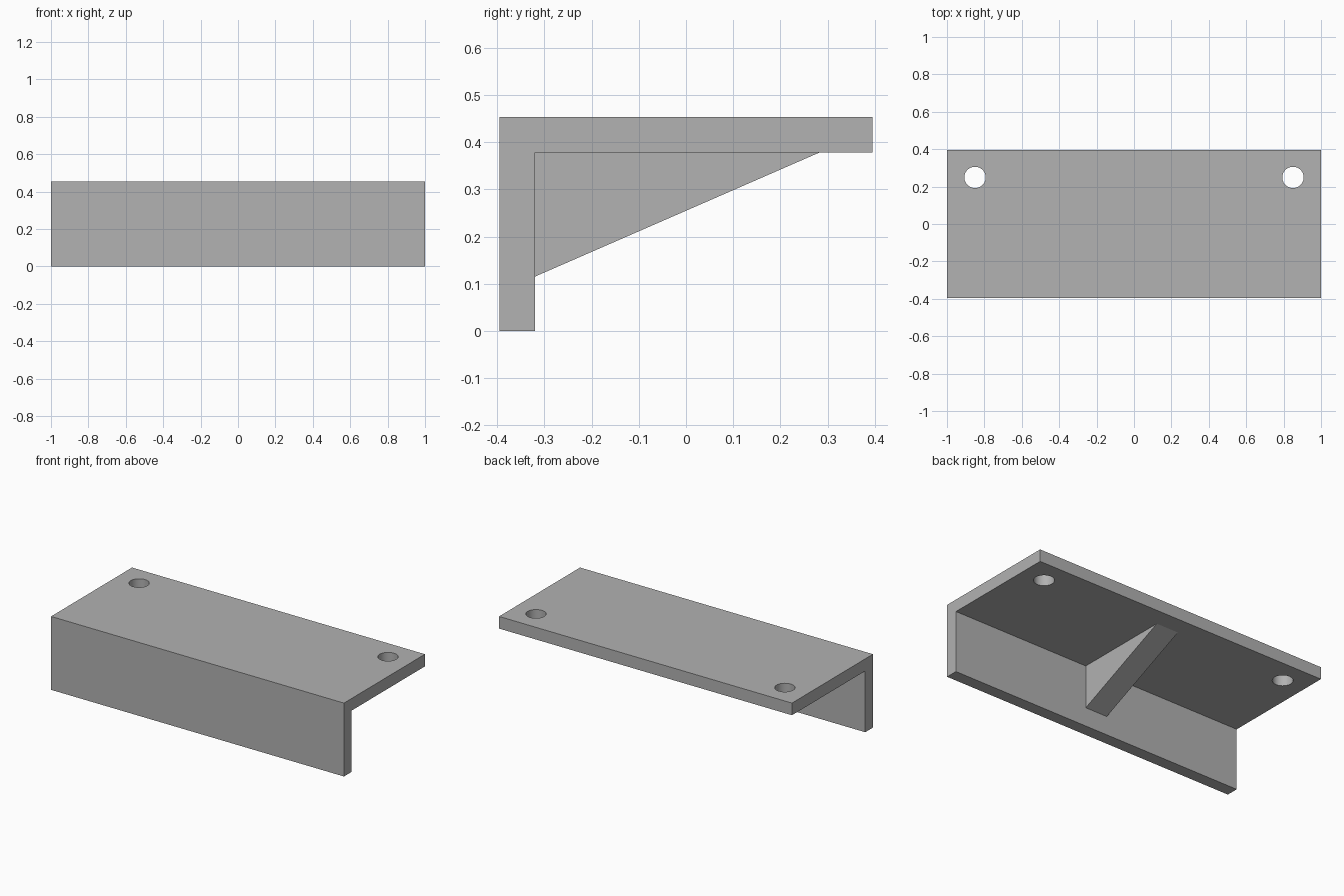
import bpy
import bmesh

cube = bpy.data.objects.get("Cube")
if cube:
    bpy.data.objects.remove(cube, do_unlink=True)

# Main dimensions
DEPTH, TOP, THICK = 0.395, 0.453, 0.075
INNER_Y, UNDER_Z = -DEPTH + THICK, TOP - THICK

grey = bpy.data.materials.new("plain grey")
grey.use_nodes = True
colour = (0.445, 0.445, 0.445, 1)
grey.diffuse_color = colour
grey.node_tree.nodes["Principled BSDF"].inputs["Base Color"].default_value = colour


def extrude_profile(name, points, half_width):
    """Extrude a (y, z) outline along x, centred on x = 0."""
    bm = bmesh.new()
    face = bm.faces.new([bm.verts.new((-half_width, y, z)) for y, z in points])
    result = bmesh.ops.extrude_face_region(bm, geom=[face])
    moved = [v for v in result["geom"] if isinstance(v, bmesh.types.BMVert)]
    bmesh.ops.translate(bm, verts=moved, vec=(2 * half_width, 0, 0))
    bmesh.ops.recalc_face_normals(bm, faces=bm.faces)
    mesh = bpy.data.meshes.new(name)
    bm.to_mesh(mesh)
    bm.free()
    mesh.materials.append(grey)
    obj = bpy.data.objects.new(name, mesh)
    bpy.context.collection.objects.link(obj)
    return obj


# L-shaped bracket: front wall and top plate in one piece
bracket = extrude_profile("angle_bracket", [
    (-DEPTH, 0), (INNER_Y, 0), (INNER_Y, UNDER_Z),
    (DEPTH, UNDER_Z), (DEPTH, TOP), (-DEPTH, TOP)], 1.0)

# Triangular rib in the inner corner
extrude_profile("support_rib", [
    (INNER_Y, 0.115), (0.283, UNDER_Z), (INNER_Y, UNDER_Z)], 0.075)

# Screw holes through the top plate
cutters = []
for side, x in (("left", 0.85), ("right", -0.85)):
    bpy.ops.mesh.primitive_cylinder_add(
        vertices=48, radius=0.057, depth=0.2, location=(x, 0.249, TOP - THICK / 2))
    cutter = bpy.context.object
    cutter.name = side + "_hole_cutter"
    cutter.hide_render = True
    cutter.data.materials.append(grey)
    cut = bracket.modifiers.new(side + "_hole", 'BOOLEAN')
    cut.operation, cut.solver, cut.object = 'DIFFERENCE', 'EXACT', cutter
    cutters.append(cutter)

# Apply the cuts and drop the cutters
bpy.ops.object.select_all(action='DESELECT')
bracket.select_set(True)
bpy.context.view_layer.objects.active = bracket
for modifier in list(bracket.modifiers):
    bpy.ops.object.modifier_apply(modifier=modifier.name)
for cutter in cutters:
    bpy.data.objects.remove(cutter, do_unlink=True)
bpy.ops.object.shade_smooth_by_angle()
